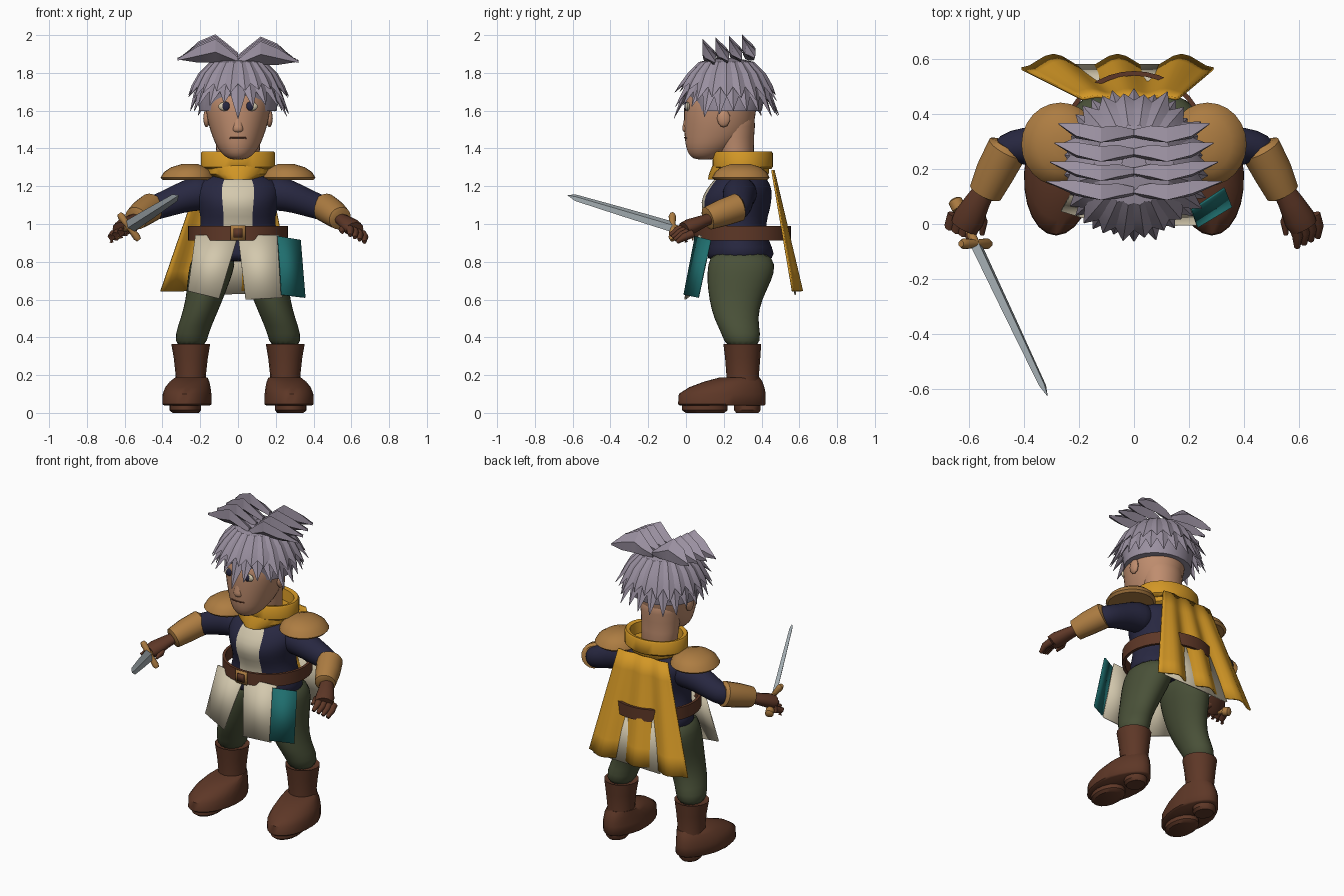
import bpy, bmesh, math, random
from mathutils import Vector as V

random.seed(4)
if "Cube" in bpy.data.objects:
    bpy.data.objects.remove(bpy.data.objects["Cube"])


def material(name, code):
    m = bpy.data.materials.new(name)
    m.use_nodes = True
    rgb = [(c / 255) ** 2.2 for c in bytes.fromhex(code)] + [1]
    m.diffuse_color = rgb
    m.node_tree.nodes["Principled BSDF"].inputs["Base Color"].default_value = rgb
    return m


SKIN, HAIR = material("skin", "be8c6e"), material("grey_hair", "988e9e")
GOLD, NAVY = material("mustard_cloth", "d2962a"), material("navy_cloth", "2c2c43")
CREAM, TAN = material("cream_cloth", "d2c7ac"), material("tan_leather", "ac7c44")
BROWN, GREEN = material("brown_leather", "5e3a2b"), material("green_cloth", "4b523b")
TEAL, STEEL = material("teal_cloth", "246d6d"), material("steel", "acb6bb")


def loft(bm, rings, n=16, closed=False):
    """Skin a row of elliptical rings, each given as centre and two radius vectors."""
    loops = []
    for c, u, v in rings:
        angles = [math.tau * k / n - math.pi / 2 for k in range(n)]
        loops.append([bm.verts.new(V(c) + V(u) * math.cos(a) + V(v) * math.sin(a)) for a in angles])
    pairs = list(zip(loops, loops[1:])) + ([(loops[-1], loops[0])] if closed else [])
    for a, b in pairs:
        for k in range(n):
            bm.faces.new((a[k], a[(k + 1) % n], b[(k + 1) % n], b[k]))
    if not closed:
        bm.faces.new(loops[0])
        bm.faces.new(loops[-1])


def stack(bm, rows, n=16, closed=False):
    """Horizontal slices: x, y, z, x radius, y radius."""
    loft(bm, [((x, y, z), (rx, 0, 0), (0, ry, 0)) for x, y, z, rx, ry in rows], n, closed)


def limb(bm, pts, n=12, flat=1):
    """Round bar through points: x, y, z, radius."""
    ps = [V(p[:3]) for p in pts]
    rings = []
    for i, p in enumerate(ps):
        d = (ps[min(i + 1, len(ps) - 1)] - ps[max(i - 1, 0)]).normalized()
        u = d.cross(V((0, 0, 1)) if abs(d.z) < 0.95 else V((0, 1, 0))).normalized()
        rings.append((p, u * pts[i][3], u.cross(d) * pts[i][3] * flat))
    loft(bm, rings, n)


def finish(name, bm, *mats, subsurf=0, angle=40, thick=0):
    bmesh.ops.recalc_face_normals(bm, faces=bm.faces)
    me = bpy.data.meshes.new(name)
    bm.to_mesh(me)
    bm.free()
    ob = bpy.data.objects.new(name, me)
    bpy.context.collection.objects.link(ob)
    for m in mats:
        me.materials.append(m)
    if thick:
        mod = ob.modifiers.new("thickness", "SOLIDIFY")
        mod.thickness, mod.offset = thick, 0
    if subsurf:
        mod = ob.modifiers.new("smooth", "SUBSURF")
        mod.levels = mod.render_levels = subsurf
        me.polygons.foreach_set("use_smooth", [True] * len(me.polygons))
    else:
        bpy.ops.object.select_all(action="DESELECT")
        ob.select_set(True)
        bpy.context.view_layer.objects.active = ob
        bpy.ops.object.shade_smooth_by_angle(angle=math.radians(angle))


def part(name, make, data, mat, subsurf=0, **kw):
    bm = bmesh.new()
    make(bm, data, **kw)
    finish(name, bm, mat, subsurf=subsurf)


def plate(name, corners, mat):
    bm = bmesh.new()
    bm.faces.new([bm.verts.new(c) for c in corners])
    finish(name, bm, mat, thick=.009)


def flip(s, rows):
    return [(s * r[0], *r[1:]) for r in rows]


# torso with a cream stripe down the chest
bm = bmesh.new()
stack(bm, [(0, .28, .8, .2, .16), (0, .292, .835, .24, .187), (0, .278, .92, .215, .155),
           (0, .27, 1, .195, .15), (0, .262, 1.08, .205, .185), (0, .27, 1.15, .228, .187),
           (0, .29, 1.21, .225, .16), (0, .29, 1.27, .16, .12)], n=32)
for f in bm.faces:
    c = f.calc_center_median()
    f.material_index = int(abs(c.x) < .075 and c.y < .2 and .94 < c.z < 1.25)
finish("tunic", bm, NAVY, CREAM, subsurf=1)

# neck, head and face
part("neck", stack, [(0, .28, 1.24, .12, .1), (0, .26, 1.4, .115, .095), (0, .25, 1.52, .13, .12),
                     (0, .24, 1.62, .14, .13)], SKIN, 1)
part("head", stack, [(0, .1, 1.34, .035, .045), (0, .105, 1.355, .07, .085), (0, .13, 1.4, .11, .132),
                     (0, .165, 1.46, .137, .175), (0, .175, 1.53, .16, .188), (0, .18, 1.6, .173, .194),
                     (0, .185, 1.66, .178, .196), (0, .19, 1.74, .15, .16), (0, .2, 1.8, .08, .09)],
     SKIN, 1, n=20)
part("nose", stack, [(0, .004, 1.482, .022, .012), (0, -.004, 1.5, .034, .022), (0, .003, 1.53, .022, .017),
                     (0, .006, 1.6, .018, .012)], SKIN, 1, n=10)
part("mouth", limb, [(-.045, .002, 1.455, .004), (-.02, -.007, 1.457, .004), (.02, -.007, 1.457, .004),
                     (.045, .002, 1.455, .004)], BROWN, n=6)


def ball(bm, c, r=(1, 1, 1)):
    loft(bm, [((c[0], c[1] - r[1] * math.cos(t), c[2]), (r[0] * math.sin(t), 0, 0), (0, 0, r[2] * math.sin(t)))
              for t in (.15, .6, 1.1, math.pi / 2, 2.1, 2.9)])


for s, side in ((1, "left"), (-1, "right")):
    for label, c, r, m in (("eye", (.068, .009, 1.622), (.036, .014, .024), CREAM),
                           ("iris", (.064, -.001, 1.624), (.02, .008, .024), NAVY),
                           ("ear", (.166, .2, 1.56), (.018, .035, .048), SKIN)):
        part(f"{side}_{label}", ball, (s * c[0], *c[1:]), m, r=r)

# hair cap with two layers of strands
bm = bmesh.new()
stack(bm, [(0, .215, 1.597, .205, .185), (0, .212, 1.7, .208, .212), (0, .215, 1.78, .185, .187),
           (0, .215, 1.83, .15, .155), (0, .215, 1.865, .08, .09)], n=24)
COUNT = 22
for layer in (0, 1):
    for k in range(COUNT):
        a = math.tau * (k + layer / 2) / COUNT - math.pi / 2
        out, along = V((math.cos(a), math.sin(a), 0)), V((-math.sin(a), math.cos(a), 0))
        jig = random.uniform(-.02, .02)
        front = math.sin(a) < -.55
        tip = (1.69 if front else 1.66) if layer else (1.635 if front else 1.585)
        if front and k == 0 and not layer:
            tip = 1.57
        path = [(.04, 1.87, .012), (.125, 1.85, .025), (.185, 1.79, .037),
                (.222, (tip + 1.79) / 2, .038), (.268 - jig, tip + jig, .002)]
        loft(bm, [(V((0, .215, z + .008 * layer)) + out * (r + .008 * layer), along * w, out * min(.016, w * .6))
                  for r, z, w in path], n=4)
# crest of feathered tufts sweeping to both sides
for s in (1, -1):
    for i in range(4):
        y, lift = .12 + .07 * i, .008 * (i - 1) - .006 * s
        path = [(0, 0, 1.87, .015), (.06, 0, 1.895, .04), (.12, -.005, 1.92, .062),
                (.21, .01, 1.9, .044), (.32 - .015 * i, .035, 1.875, .002)]
        loft(bm, [((s * x, y + dy, z + lift), V((0, -.45, 1)) * w, (0, min(.028, w), .008))
                  for x, dy, z, w in path], n=4)
finish("hair", bm, HAIR, angle=25)

# scarf collar and cape
part("scarf_drape", stack, [(0, .265, 1.235, .1, .15), (0, .28, 1.265, .16, .158), (0, .29, 1.31, .172, .15)], GOLD, n=28)
part("scarf_collar", stack, [(0, .3, 1.29, .18, .15), (0, .3, 1.302, .197, .16), (0, .3, 1.375, .197, .16),
                             (0, .3, 1.384, .19, .153), (0, .3, 1.378, .165, .13), (0, .3, 1.29, .155, .12)],
     GOLD, n=32, closed=True)
bm = bmesh.new()
COLS, ROWS = 24, 6
grid = []
for j in range(ROWS + 1):
    t = j / ROWS
    row = []
    for i in range(COLS + 1):
        q = i / COLS
        x = (-.19 + .35 * q) * (1 - t) + (-.41 + .7 * q) * t
        fold = -math.cos(math.tau * 3 * q) * (.004 + .021 * t)
        row.append(bm.verts.new((x, .46 + .13 * t + fold, 1.285 - .64 * t)))
    grid.append(row)
for a, b in zip(grid, grid[1:]):
    for i in range(COLS):
        bm.faces.new((a[i], a[i + 1], b[i + 1], b[i]))
finish("cape", bm, GOLD, thick=.01)
plate("back_panel", [(-.17, .516, .94), (.17, .516, .94), (.25, .579, .635), (-.22, .579, .625)], CREAM)

# belt, buckle and hanging front panels
part("belt", stack, [(0, .3, .912, .265, .257), (0, .3, .99, .265, .257), (0, .3, .99, .248, .24),
                     (0, .3, .912, .248, .24)], BROWN, n=36, closed=True)
for name, w, y, m in (("buckle", .04, .036, TAN), ("buckle_centre", .024, .028, BROWN)):
    plate(name, [(-w, y, .952 - w), (w, y, .952 - w), (w, y, .952 + w), (-w, y, .952 + w)], m)
plate("right_front_panel", [(-.225, .12, .94), (0, .06, .94), (-.1, .0, .605), (-.265, .05, .645)], CREAM)
plate("left_front_panel", [(0, .06, .94), (.22, .08, .94), (.235, .0, .61), (.04, -.005, .6)], CREAM)
plate("teal_panel", [(.21, .05, .935), (.33, .13, .915), (.355, .065, .61), (.23, -.01, .625)], TEAL)

for s, side in ((1, "left"), (-1, "right")):
    # legs and boots
    part(f"{side}_leg", stack, flip(s, [
        (.25, .3, .34, .08, .09), (.245, .293, .42, .09, .105), (.213, .262, .5, .092, .118),
        (.178, .262, .6, .1, .142), (.155, .282, .7, .115, .175), (.135, .297, .785, .125, .186),
        (.125, .285, .86, .105, .15)]), GREEN, 1)
    part(f"{side}_boot_shaft", stack, flip(s, [
        (.25, .305, .13, .085, .09), (.25, .3, .2, .08, .086), (.25, .3, .29, .09, .093),
        (.25, .298, .365, .103, .1), (.25, .298, .36, .085, .09)]), BROWN)
    bm = bmesh.new()
    stack(bm, flip(s, [(.27, .19, .038, .12, .222), (.27, .19, .046, .13, .232), (.27, .192, .1, .129, .23),
                       (.267, .215, .135, .12, .2), (.26, .25, .165, .105, .155), (.252, .285, .188, .088, .105)]), n=24)
    for v in bm.verts:
        # narrow heel, toe splayed outward
        v.co.x += s * (.19 - v.co.y) * .06 - (v.co.x - s * .26) * max(0, v.co.y - .25)
    finish(f"{side}_boot_foot", bm, BROWN, angle=50)
    bm = bmesh.new()
    for x, y, rx, ry in ((.26, .325, .065, .07), (.28, .1, .083, .12)):
        stack(bm, flip(s, [(x, y, 0, rx * .8, ry * .85), (x, y, .014, rx, ry), (x, y, .045, rx, ry)]))
    finish(f"{side}_sole", bm, BROWN)

    # arms, bracers and shoulder pads
    part(f"{side}_sleeve", limb, flip(s, [
        (.13, .29, 1.16, .09), (.22, .285, 1.165, .095), (.31, .28, 1.135, .08), (.4, .285, 1.1, .07),
        (.46, .275, 1.08, .066), (.48, .23, 1.07, .06)]), NAVY, 1, n=16)
    part(f"{side}_bracer", limb, flip(s, [
        (.455, .285, 1.09, .06), (.46, .275, 1.088, .076), (.505, .19, 1.058, .072), (.54, .115, 1.03, .062),
        (.543, .11, 1.028, .045)]), TAN, n=18)
    part(f"{side}_shoulder_pad", stack, flip(s, [
        (.268, .29, 1.232, .13, .138), (.268, .29, 1.245, .142, .152), (.264, .29, 1.275, .128, .137),
        (.26, .29, 1.3, .095, .105), (.255, .29, 1.318, .04, .05)]), TAN, n=24)

    # gloved hand, the right one curled round the grip
    bm = bmesh.new()
    limb(bm, flip(s, [(.54, .13, 1.03, .038), (.57, .08, 1.01, .046), (.602, .02, .985, .057),
                      (.618, -.01, .972, .052)]), flat=.75)
    curl = .05 if s < 0 else 0
    for k in range(4):
        x, y, z = .582 + .025 * k, .0 + .012 * k, .985 - .012 * k
        limb(bm, flip(s, [(x, y, z, .022), (x + .014, y - .045, z - .018, .02),
                          (x + .012, y - .085 + curl, z - .045, .011)]), n=8)
    limb(bm, flip(s, [(.575, .06, .995, .022), (.55, .005, .97, .018), (.553, -.04, .955, .008)]), n=8)
    finish(f"{side}_glove", bm, BROWN, angle=60)

# sword
aim, cross = V((.26, -.55, .165)).normalized(), V((.6, 0, -.8))
hilt, flat = V((-.577, -.072, .985)), aim.cross(cross).normalized()
bm = bmesh.new()
loft(bm, [(hilt + aim * d, cross * w, flat * t) for d, w, t in (
    (0, .036, .014), (.3, .03, .012), (.59, .022, .009), (.636, .001, .001))], n=4)
finish("sword_blade", bm, STEEL, angle=20)
bm = bmesh.new()
limb(bm, [(*(hilt + cross * d), r) for d, r in ((-.088, .012), (-.07, .02), (0, .015), (.07, .02), (.088, .012))])
limb(bm, [(*(hilt - aim * d), r) for d, r in ((0, .016), (.14, .016), (.145, .026), (.18, .026), (.187, .015))])
finish("sword_hilt", bm, TAN)
